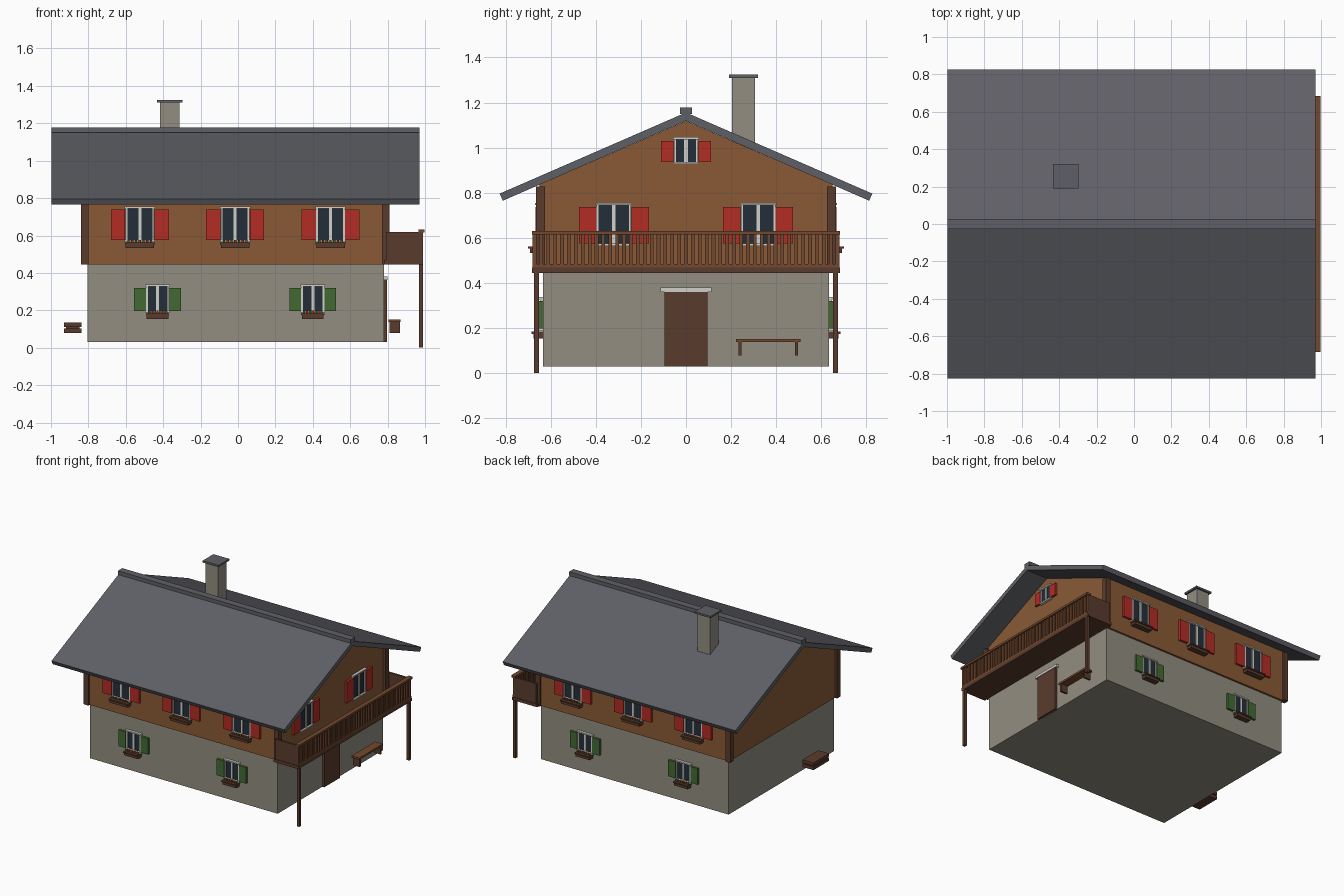
import bpy, bmesh
from mathutils import Matrix, Vector

cube = bpy.data.objects.get("Cube")
if cube:
    bpy.data.objects.remove(cube)


def material(name, r, g, b):
    lin = [((c / 255 + 0.055) / 1.055) ** 2.4 for c in (r, g, b)] + [1]
    m = bpy.data.materials.new(name)
    m.use_nodes = True
    m.diffuse_color = lin
    m.node_tree.nodes["Principled BSDF"].inputs["Base Color"].default_value = lin
    return m


stone = material("stone plaster", 146, 141, 129)
timber = material("warm timber", 138, 90, 54)
dark = material("dark timber", 90, 59, 45)
rail = material("railing timber", 114, 72, 46)
slate = material("grey slate", 95, 96, 102)
red = material("red paint", 180, 44, 37)
green = material("green paint", 66, 106, 52)
glass = material("dark glass", 36, 47, 58)
white = material("off white", 210, 208, 200)


def finish(name, bm, mat):
    bmesh.ops.recalc_face_normals(bm, faces=bm.faces)
    me = bpy.data.meshes.new(name)
    bm.to_mesh(me)
    bm.free()
    me.materials.append(mat)
    ob = bpy.data.objects.new(name, me)
    bpy.context.collection.objects.link(ob)
    return ob


def boxes(name, mat, spans):
    """One object from boxes given as ((x0, x1), (y0, y1), (z0, z1))."""
    bm = bmesh.new()
    for s in spans:
        mid = Vector([(a + b) / 2 for a, b in s])
        size = [abs(b - a) for a, b in s]
        bmesh.ops.create_cube(bm, size=1, matrix=Matrix.Translation(mid) @ Matrix.Diagonal((*size, 1)))
    return finish(name, bm, mat)


def prism(name, mat, profile, x0, x1):
    """Extrude a (y, z) profile along x."""
    bm = bmesh.new()
    face = bm.faces.new([bm.verts.new((x0, y, z)) for y, z in profile])
    new = bmesh.ops.extrude_face_region(bm, geom=[face])["geom"]
    bmesh.ops.translate(bm, vec=(x1 - x0, 0, 0), verts=[v for v in new if isinstance(v, bmesh.types.BMVert)])
    return finish(name, bm, mat)


# Walls
boxes("ground_floor", stone, [((-0.805, 0.78), (-0.635, 0.635), (0.03, 0.445))])
boxes("upper_floor", timber, [((-0.82, 0.79), (-0.65, 0.65), (0.445, 0.838))])
prism("gable", timber, [(-0.65, 0.836), (0.65, 0.836), (0, 1.118)], -0.82, 0.79)
boxes("corner_posts", dark, [((x - 0.02, x + 0.02), (y - 0.02, y + 0.02), (0.445, 0.828))
                             for x in (-0.82, 0.79) for y in (-0.645, 0.645)])

# Roof and chimney
prism("roof", slate, [(-0.827, 0.796), (0, 1.156), (0.827, 0.796),
                      (0.812, 0.765), (0, 1.119), (-0.812, 0.765)], -0.997, 0.97)
boxes("ridge_cap", slate, [((-0.997, 0.97), (-0.027, 0.027), (1.15, 1.178))])
boxes("chimney", stone, [((-0.418, -0.312), (0.203, 0.307), (0.98, 1.312))])
boxes("chimney_cap", slate, [((-0.432, -0.298), (0.19, 0.32), (1.31, 1.324))])


def window(name, side, u, wall, half, z0, z1, shutter, paint, box_half=0):
    """Window on a wall: side gives the direction, u the centre along it."""
    def place(u0, u1, d0, d1, za, zb):
        along, out = (u + u0, u + u1), (wall + d0, wall + d1)
        if side == "right":
            return (out, along, (za, zb))
        sign = -1 if side == "front" else 1
        return (along, (sign * out[0], sign * out[1]), (za, zb))

    boxes(name + "_glass", glass, [place(-half, half, -0.01, 0.006, z0, z1)])
    bar = 0.008
    boxes(name + "_frame", white, [
        place(-half - 0.002, -half + bar, 0, 0.012, z0, z1),
        place(half - bar, half + 0.002, 0, 0.012, z0, z1),
        place(-bar, bar, 0, 0.012, z0, z1),
        place(-half - 0.006, half + 0.006, 0, 0.02, z1, z1 + 0.01),
        place(-half - 0.006, half + 0.006, 0, 0.02, z0 - 0.01, z0)])
    boxes(name + "_shutters", paint, [
        place(s * (half + 0.003), s * (half + shutter), 0, 0.017, z0, z1 - 0.007) for s in (-1, 1)])
    if box_half:
        # Planter with rim and small plants
        top = z0 - 0.013
        boxes(name + "_planter", dark, [
            place(-box_half + 0.004, box_half - 0.004, 0, 0.042, top - 0.03, top - 0.008),
            place(-box_half, box_half, 0, 0.05, top - 0.01, top)])
        step = box_half / 4
        for label, mat, start in (("leaves", green, 0), ("blossoms", red, 1)):
            boxes(name + "_" + label, mat, [
                place(i * step - 0.006, i * step + 0.006, 0.019, 0.031, top - 0.002, top + 0.014)
                for i in range(-3 + start, 4, 2)])


for side in ("front", "back"):
    for i, x in enumerate((-0.525, -0.015, 0.495)):
        window(f"{side}_upper_window_{i + 1}", side, x, 0.65, 0.075, 0.575, 0.745, 0.08, red, 0.08)
    for i, x in enumerate((-0.43, 0.40)):
        window(f"{side}_lower_window_{i + 1}", side, x, 0.635, 0.06, 0.197, 0.327, 0.065, green, 0.062)
for i, y in enumerate((-0.32, 0.32)):
    window(f"balcony_window_{i + 1}", "right", y, 0.79, 0.075, 0.575, 0.745, 0.08, red)
window("gable_window", "right", 0, 0.79, 0.052, 0.937, 1.037, 0.058, red)

# Balcony
boxes("balcony_floor", dark, [((0.78, 0.99), (-0.684, 0.684), (0.445, 0.468))])
boxes("balcony_end_panels", dark, [((0.79, 0.985), tuple(s * y for y in (0.665, 0.68)), (0.455, 0.62))
                                   for s in (-1, 1)])
boxes("balcony_rails", rail, [((0.965, 0.998), (-0.684, 0.684), (0.615, 0.631)),
                              ((0.972, 0.99), (-0.68, 0.68), (0.468, 0.483))])
count = 44
boxes("balusters", rail, [((0.974, 0.988), (y - 0.008, y + 0.008), (0.475, 0.62))
                          for y in (-0.672 + 1.344 * i / count for i in range(count + 1))])
boxes("balcony_posts", dark, [((0.969, 0.99), (y - 0.011, y + 0.011), (0, 0.446)) for y in (-0.663, 0.663)])

# Entrance
boxes("door", dark, [((0.77, 0.796), (-0.095, 0.095), (0.03, 0.363))])
boxes("door_lintel", white, [((0.77, 0.8), (-0.114, 0.114), (0.361, 0.38))])

# Bench
boxes("bench_seat", rail, [((0.805, 0.87), (0.222, 0.508), (0.138, 0.152))])
boxes("bench_legs", dark, [((0.81, 0.865), (y - 0.007, y + 0.007), (0.078, 0.14)) for y in (0.24, 0.49)])

# Stacked planks beside the far wall
boxes("plank_stack", dark, [((-0.93, -0.838), (-0.4, -0.21), (0.112, 0.135)),
                            ((-0.92, -0.848), (-0.39, -0.22), (0.1, 0.115)),
                            ((-0.93, -0.838), (-0.4, -0.21), (0.08, 0.104))])
